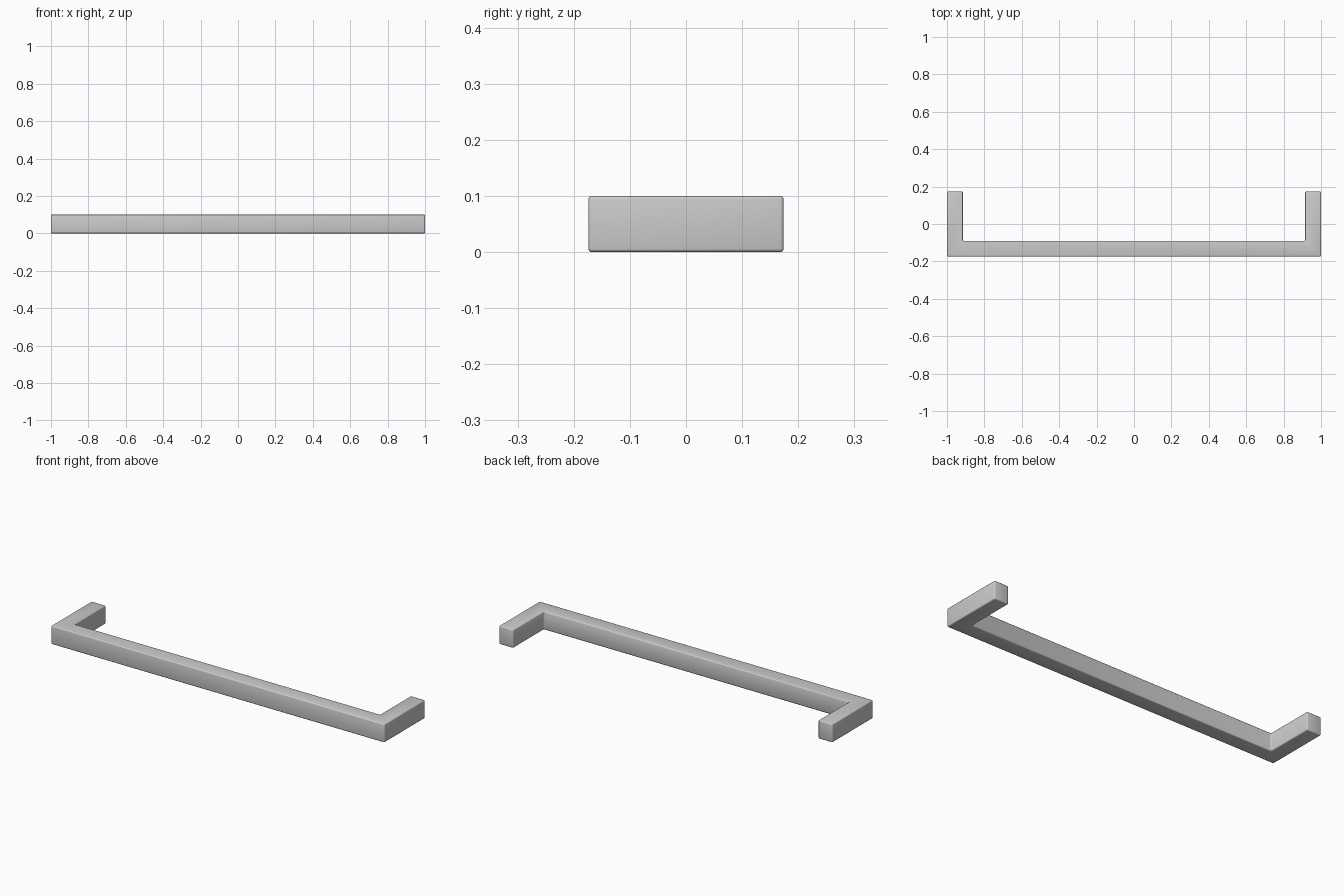
import bpy, bmesh

if "Cube" in bpy.data.objects:
    bpy.data.objects.remove(bpy.data.objects["Cube"])

HALF_X, HALF_Y, HEIGHT, BAR = 1.0, 0.174, 0.1, 0.085

# U-shaped outline seen from above: right half, then mirrored
right = [(HALF_X, -HALF_Y), (HALF_X, HALF_Y),
         (HALF_X - BAR, HALF_Y), (HALF_X - BAR, -HALF_Y + BAR - 0.001)]
outline = right + [(-x, y) for x, y in reversed(right)]

# Extrude the outline into a solid bar
bm = bmesh.new()
face = bm.faces.new([bm.verts.new((x, y, 0)) for x, y in outline])
ext = bmesh.ops.extrude_face_region(bm, geom=[face])
bmesh.ops.translate(bm, vec=(0, 0, HEIGHT),
                    verts=[v for v in ext["geom"] if isinstance(v, bmesh.types.BMVert)])
bmesh.ops.recalc_face_normals(bm, faces=bm.faces)
mesh = bpy.data.meshes.new("pull_handle")
bm.to_mesh(mesh)
bm.free()
handle = bpy.data.objects.new("pull_handle", mesh)
bpy.context.collection.objects.link(handle)

# Small softened edges
bevel = handle.modifiers.new("soft_edges", "BEVEL")
bevel.width = 0.006
bevel.segments = 3
bevel.limit_method = "ANGLE"

bpy.context.view_layer.objects.active = handle
handle.select_set(True)
bpy.ops.object.modifier_apply(modifier=bevel.name)
bpy.ops.object.shade_smooth_by_angle()
